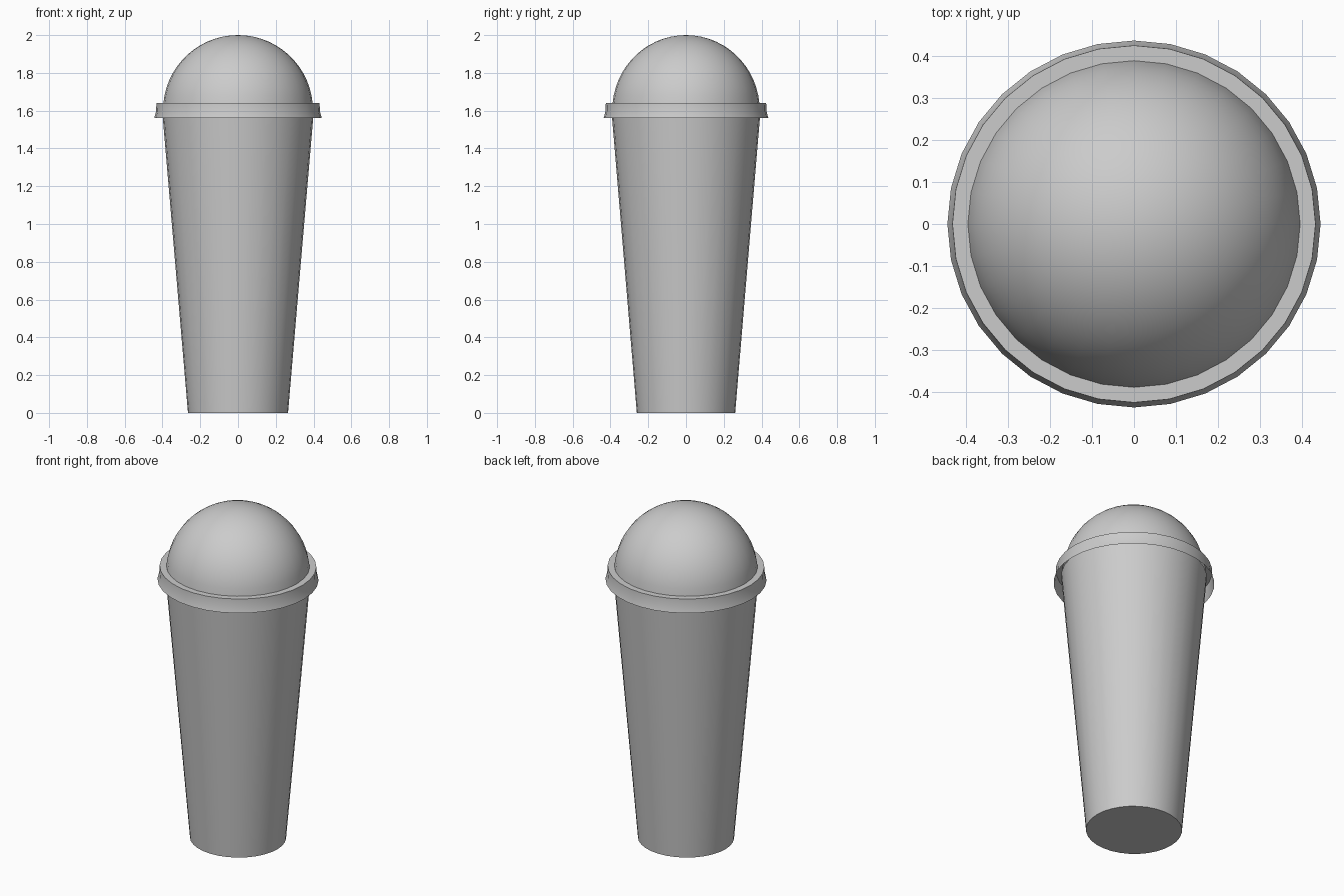
import bpy, bmesh, math

if "Cube" in bpy.data.objects:
    bpy.data.objects.remove(bpy.data.objects["Cube"])

SIDES = 32
Y_SCALE = 0.983  # the cup is very slightly narrower front to back


def lathe(name, profile, angle=35):
    """Spin a (radius, z) profile around z; radius 0 makes a pole."""
    bm = bmesh.new()
    verts = [bm.verts.new((r, 0, z)) for r, z in profile]
    edges = [bm.edges.new(p) for p in zip(verts, verts[1:])]
    bmesh.ops.spin(bm, geom=verts + edges, cent=(0, 0, 0), axis=(0, 0, 1),
                   angle=math.tau, steps=SIDES, use_duplicate=False)
    bmesh.ops.remove_doubles(bm, verts=bm.verts, dist=1e-5)
    bmesh.ops.dissolve_degenerate(bm, edges=bm.edges, dist=1e-6)
    for v in bm.verts:
        v.co.y *= Y_SCALE
    bmesh.ops.recalc_face_normals(bm, faces=bm.faces)
    mesh = bpy.data.meshes.new(name)
    bm.to_mesh(mesh)
    bm.free()
    obj = bpy.data.objects.new(name, mesh)
    bpy.context.collection.objects.link(obj)
    bpy.ops.object.select_all(action='DESELECT')
    obj.select_set(True)
    bpy.context.view_layer.objects.active = obj
    bpy.ops.object.shade_smooth_by_angle(angle=math.radians(angle))
    return obj


# Tapered cup with a closed bottom
lathe("cup", [(0, 0), (0.265, 0), (0.402, 1.605)])

# Domed lid joined to a flat ledge and a hollow flared skirt
dome_z, dome_r = 1.603, 0.397
ledge_z = 1.64
start = math.asin((ledge_z - dome_z) / dome_r)
steps = 14
skirt = [(0.444, 1.56), (0.434, 1.595), (0.432, ledge_z)]
dome = []
for i in range(steps + 1):
    a = start + (math.pi / 2 - start) * i / steps
    dome.append((dome_r * math.cos(a) if i < steps else 0,
                 dome_z + dome_r * math.sin(a)))
lathe("domed_lid", skirt + dome)
